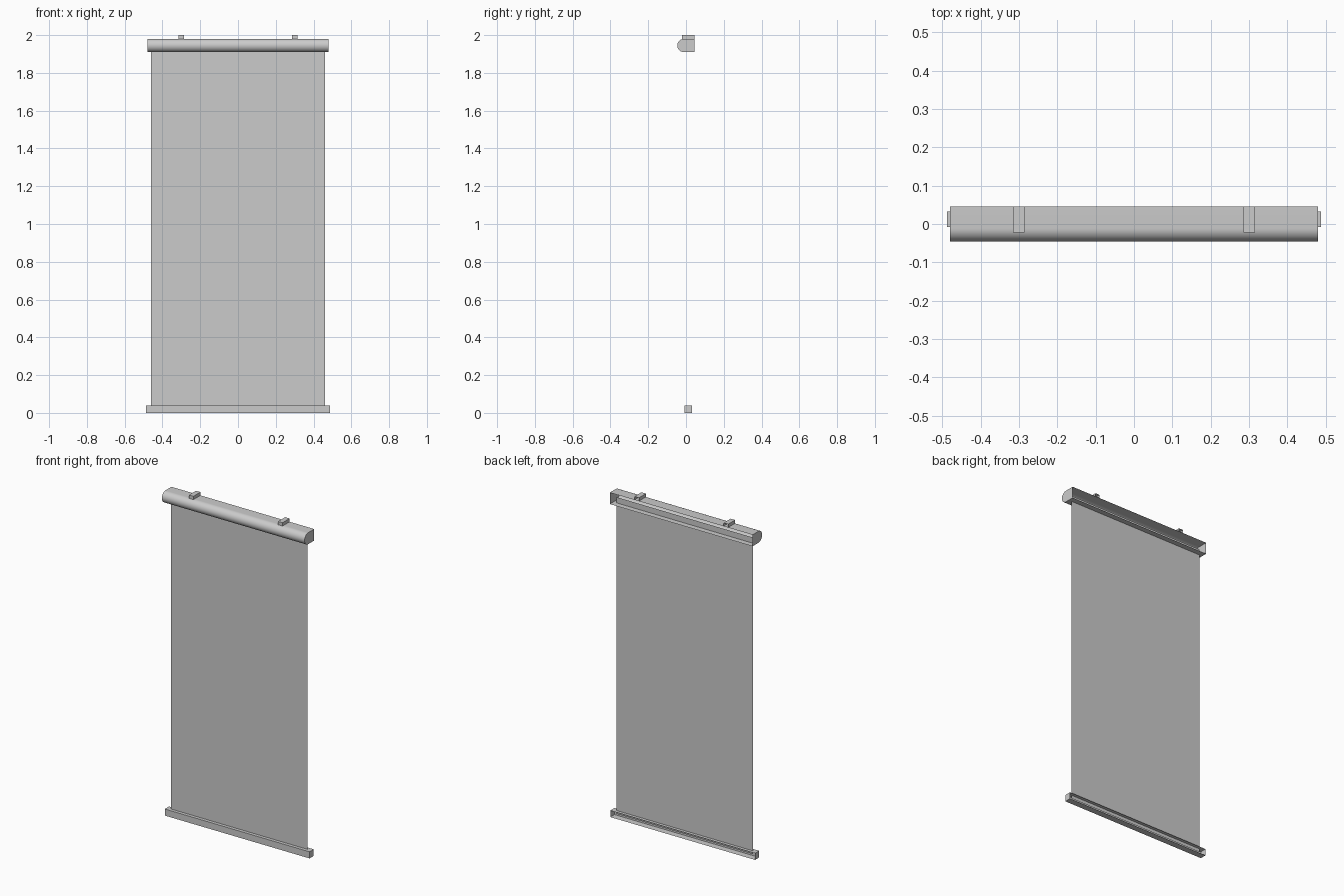
import bpy, bmesh, math

if "Cube" in bpy.data.objects:
    bpy.data.objects.remove(bpy.data.objects["Cube"])


def shell(name, profile, x0, x1):
    """Extrude a (y, z) profile along x with end caps, leaving the back open."""
    bm = bmesh.new()
    left = [bm.verts.new((x0, y, z)) for y, z in profile]
    right = [bm.verts.new((x1, y, z)) for y, z in profile]
    for i in range(len(profile) - 1):
        bm.faces.new((left[i], left[i + 1], right[i + 1], right[i]))
    bm.faces.new(left[::-1])
    bm.faces.new(right)
    bmesh.ops.recalc_face_normals(bm, faces=bm.faces[:])
    mesh = bpy.data.meshes.new(name)
    bm.to_mesh(mesh)
    bm.free()
    obj = bpy.data.objects.new(name, mesh)
    bpy.context.collection.objects.link(obj)
    return obj


def channel(name, x0, x1, y0, y1, z0, z1):
    """Square channel open towards the wall."""
    return shell(name, [(y1, z1), (y0, z1), (y0, z0), (y1, z0)], x0, x1)


# Cassette housing: rounded front, flat top and bottom, open back
BACK, R, CY, CZ = 0.046, 0.035, -0.011, 1.945
STEPS = 24
arc = [(CY - R * math.sin(math.pi * i / STEPS), CZ + R * math.cos(math.pi * i / STEPS))
       for i in range(STEPS + 1)]
cassette = shell("cassette", [(BACK, CZ + R)] + arc + [(BACK, CZ - R)], -0.48, 0.48)
bpy.context.view_layer.objects.active = cassette
cassette.select_set(True)
bpy.ops.object.shade_smooth_by_angle(angle=math.radians(30))

# Mounting brackets on top of the cassette
for side, label in ((-1, "left"), (1, "right")):
    channel("bracket_" + label, side * 0.3 - 0.015, side * 0.3 + 0.015,
            -0.022, BACK, CZ + R, 2.0)

# Bottom bar
channel("bottom_bar", -0.487, 0.487, -0.008, 0.032, 0.0, 0.04)

# Fabric sheet hanging from the cassette into the bar
mesh = bpy.data.meshes.new("fabric")
mesh.from_pydata([(-0.46, 0.012, 0.02), (0.46, 0.012, 0.02),
                  (0.46, 0.012, CZ), (-0.46, 0.012, CZ)], [], [(0, 1, 2, 3)])
bpy.context.collection.objects.link(bpy.data.objects.new("fabric", mesh))
